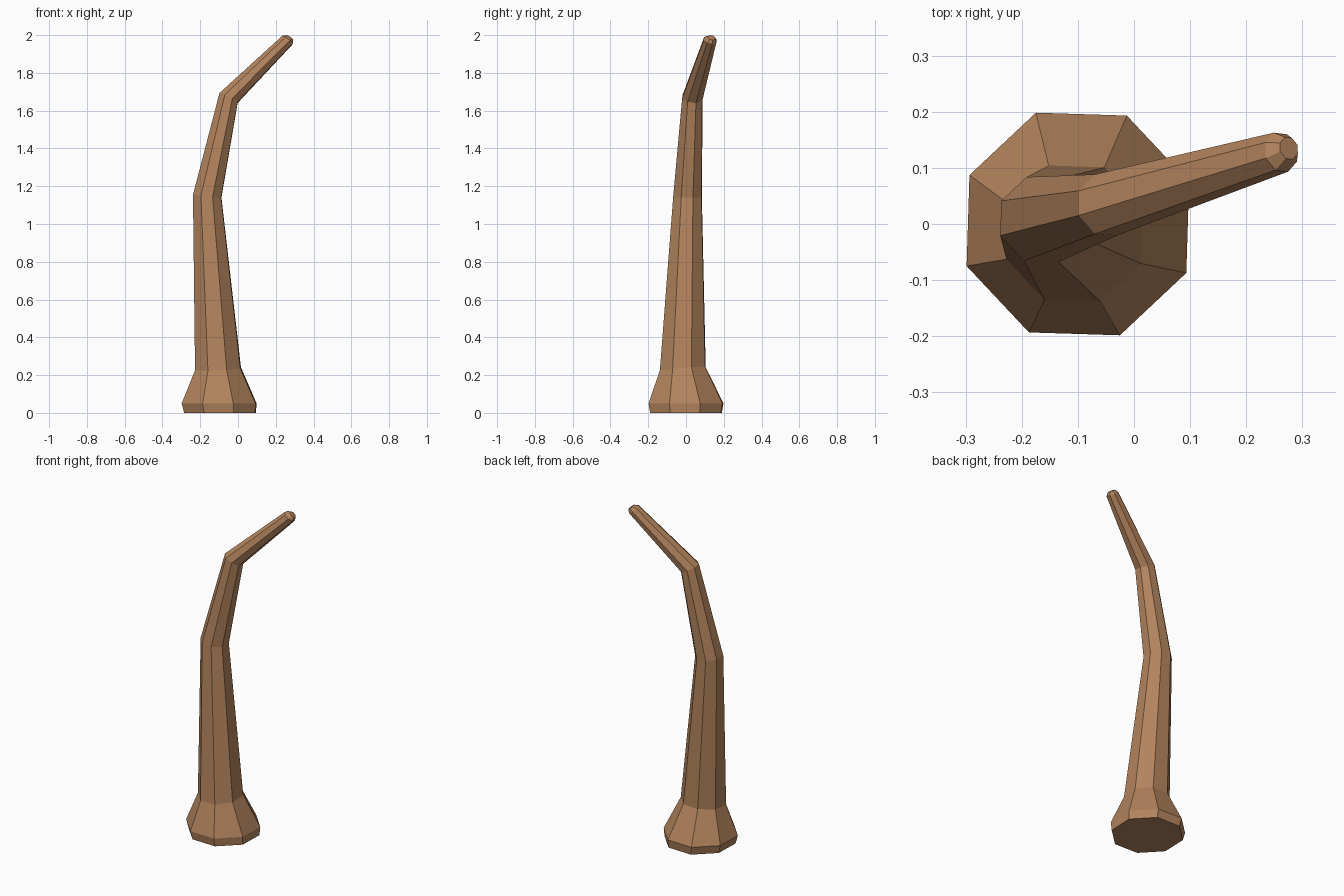
import bpy, bmesh, math
from mathutils import Vector

if "Cube" in bpy.data.objects:
    bpy.data.objects.remove(bpy.data.objects["Cube"])

SIDES = 8
PHASE = math.radians(20.7)

# Cross-sections along the bent stalk: centre, radius, facing direction
RINGS = [
    ((-0.095, 0.0, 0.0), 0.203, (0, 0, 1)),
    ((-0.10, 0.0, 0.05), 0.212, (0, 0, 1)),
    ((-0.106, -0.017, 0.234), 0.13, (-0.04, -0.08, 1)),
    ((-0.163, 0.008, 1.147), 0.081, (0.1, 0.0, 1)),
    ((-0.05, 0.034, 1.667), 0.058, (0.5, 0.15, 1)),
    ((0.262, 0.128, 1.974), 0.037, (0.6, 0.2, 0.8)),
    ((0.276, 0.135, 1.987), 0.021, (0.6, 0.2, 0.8)),
]


def add_ring(bm, centre, radius, facing):
    turn = Vector((0, 0, 1)).rotation_difference(Vector(facing))
    ring = []
    for i in range(SIDES):
        a = PHASE + i * math.tau / SIDES
        offset = turn @ Vector((radius * math.cos(a), radius * math.sin(a), 0))
        ring.append(bm.verts.new(Vector(centre) + offset))
    return ring


# Stalk skinned through the rings, capped at both ends
bm = bmesh.new()
rings = [add_ring(bm, *r) for r in RINGS]
for low, high in zip(rings, rings[1:]):
    for i in range(SIDES):
        j = (i + 1) % SIDES
        bm.faces.new((low[i], low[j], high[j], high[i]))
bm.faces.new(rings[0][::-1])
bm.faces.new(rings[-1])
mesh = bpy.data.meshes.new("bent_trunk")
bm.to_mesh(mesh)
bm.free()

trunk = bpy.data.objects.new("bent_trunk", mesh)
bpy.context.collection.objects.link(trunk)

# Brown bark
bark = bpy.data.materials.new("bark")
bark.diffuse_color = (0.45, 0.23, 0.11, 1)
bark.use_nodes = True
bark.node_tree.nodes["Principled BSDF"].inputs["Base Color"].default_value = bark.diffuse_color
mesh.materials.append(bark)
